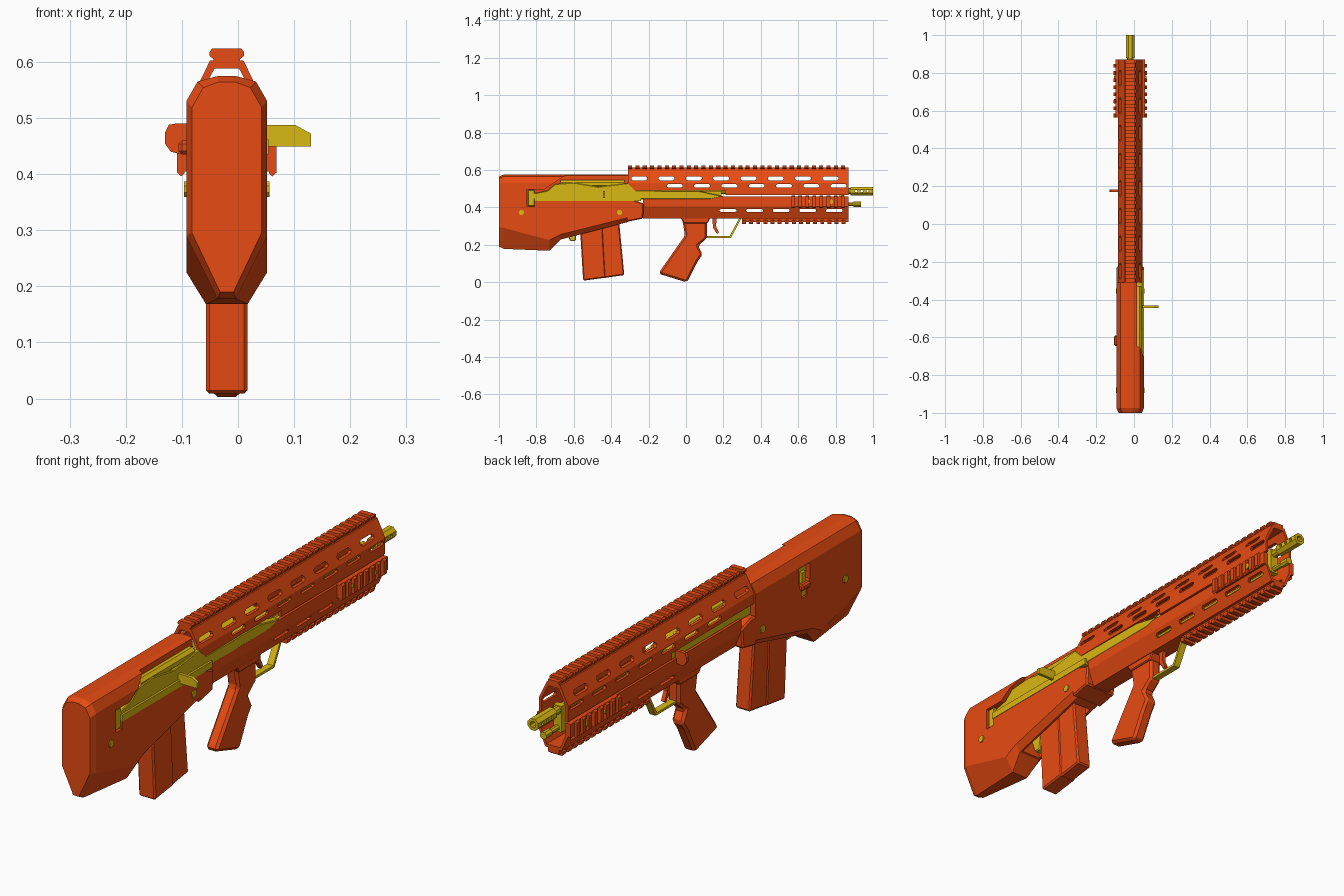
import bpy, bmesh, math
from mathutils import Vector, Matrix

if "Cube" in bpy.data.objects:
    bpy.data.objects.remove(bpy.data.objects["Cube"])

CX = -0.02  # centre line of the body


def material(name, rgb):
    m = bpy.data.materials.new(name)
    m.diffuse_color = (*rgb, 1)
    m.use_nodes = True
    m.node_tree.nodes["Principled BSDF"].inputs["Base Color"].default_value = m.diffuse_color
    return m


ORANGE = material("orange", (0.80, 0.07, 0.006))
YELLOW = material("yellow", (0.70, 0.48, 0.006))


def finish(name, bm, mat, bevel=0):
    bmesh.ops.recalc_face_normals(bm, faces=bm.faces)
    me = bpy.data.meshes.new(name)
    bm.to_mesh(me)
    bm.free()
    ob = bpy.data.objects.new(name, me)
    bpy.context.collection.objects.link(ob)
    if mat:
        me.materials.append(mat)
    if bevel:
        b = ob.modifiers.new("bevel", "BEVEL")
        b.width, b.segments, b.limit_method = bevel, 1, "ANGLE"
    return ob


def loft_rings(bm, rings):
    vs = [[bm.verts.new(p) for p in r] for r in rings]
    n = len(vs[0])
    for a, b in zip(vs, vs[1:]):
        for i in range(n):
            bm.faces.new((a[i], a[(i + 1) % n], b[(i + 1) % n], b[i]))
    bm.faces.new(vs[0])
    bm.faces.new(vs[-1])


def prisms(name, items, axis, mat, bevel=0):
    """items: (profile, start, end). axis x: profile is (y,z); axis y: (x,z). x is from CX."""
    bm = bmesh.new()
    for pts, a, b in items:
        if axis == "x":
            rings = [[(CX + t, p, q) for p, q in pts] for t in (a, b)]
        else:
            rings = [[(CX + p, t, q) for p, q in pts] for t in (a, b)]
        loft_rings(bm, rings)
    return finish(name, bm, mat, bevel)


def rect(a0, a1, b0, b1):
    return [(a0, b0), (a1, b0), (a1, b1), (a0, b1)]


def sym(pts):
    return pts + [(-x, z) for x, z in reversed(pts)]


def rod(name, axis, items, sides, mat):
    """items: (centre, radius, length)"""
    bm = bmesh.new()
    rot = Matrix.Rotation(math.pi / 2, 4, "Y" if axis == "x" else "X")
    for c, r, l in items:
        mtx = Matrix.Translation(Vector(c)) @ rot @ Matrix.Rotation(math.pi / sides, 4, "Z")
        bmesh.ops.create_cone(bm, cap_ends=True, segments=sides, radius1=r, radius2=r, depth=l, matrix=mtx)
    return finish(name, bm, mat)


def cut(ob, *cutters):
    for c in cutters:
        m = ob.modifiers.new("cut", "BOOLEAN")
        m.operation, m.solver, m.object = "DIFFERENCE", "EXACT", c
        bpy.context.view_layer.objects.active = ob
        bpy.ops.object.modifier_apply(modifier=m.name)
        bpy.data.objects.remove(c)


# stock: lofted cross-sections with chamfered belly
def section(y, hw, zt, zc, zb, wb):
    half = [(wb, zb), (hw, zc), (hw, zt - .045), (hw - .02, zt - .01), (.015, zt)]
    return [(CX + x, y, z) for x, z in sym(half)]


bm = bmesh.new()
loft_rings(bm, [section(*s) for s in [
    (-1.0, .062, .564, .295, .19, .012), (-.975, .072, .575, .290, .178, .016),
    (-.73, .072, .575, .225, .168, .037), (-.67, .072, .575, .255, .228, .05),
    (-.31, .072, .575, .345, .322, .05)]])
stock = finish("stock", bm, ORANGE)
port = [(-.85, .405), (-.85, .495), (-.76, .495), (-.6, .6), (-.29, .6), (-.29, .44), (-.81, .44), (-.81, .405)]
cut(stock,
    prisms("port_cutter", [(port, .035, .1)], "x", None),
    prisms("well_cutter", [(rect(-.66, -.345, .1, .39), -.042, .042)], "x", None),
    prisms("window_cutter", [([(-.635, .40), (-.605, .40), (-.605, .45), (-.585, .46), (-.585, .525),
                               (-.655, .525), (-.655, .46), (-.635, .45)], -.1, -.055)], "x", None))
# butt pad seam
prisms("stock_front", [([(-.32, .322), (-.23, .34), (-.225, .42), (-.28, .44), (-.32, .44)], -.072, .072)],
       "x", ORANGE, .006)

# left window lining and catch
prisms("window_lining", [(rect(-.65, -.59, .405, .52), -.058, -.054)], "x", YELLOW)
prisms("catch_stem", [(rect(-.632, -.608, .405, .5), -.07, -.056)], "x", YELLOW)
prisms("catch_knob", [(rect(-.645, -.59, .435, .46), -.086, -.06)], "x", ORANGE, .006)


# handguard: hollow upper and lower shells
def shell(outer, inner):
    flip = lambda pts: [(-x, z) for x, z in reversed(pts)]
    return outer + flip(outer) + flip(inner) + inner


def slot(y, z, length, h=.011):
    a, b, c = y - length / 2, y + length / 2, h * .8
    return [(a, z - h / 3), (a + c, z - h), (b - c, z - h), (b, z - h / 3),
            (b, z + h / 3), (b - c, z + h), (a + c, z + h), (a, z + h / 3)]


upper = prisms("upper_handguard", [(shell([(.065, .465), (.065, .53), (.03, .602)],
                                          [(.022, .588), (.054, .527), (.054, .465)]), -.31, .87)], "y", ORANGE)
slots = [(slot(-.25 + .146 * i, .555, .085), -.1, .1) for i in range(8)]
slots += [(slot(-.06 + .146 * i, .515, .085, .009), -.1, .1) for i in range(7)]
cut(upper, prisms("slot_cutter", slots, "x", None),
    prisms("side_cutter", [(rect(-.4, .21, .44, .49), -.1, .1)], "x", None))
lower = prisms("lower_handguard", [(shell([(.065, .457), (.065, .405), (.036, .34)],
                                          [(.03, .352), (.054, .408), (.054, .457)]), -.23, .87)], "y", ORANGE)
cut(lower, prisms("low_slot_cutter", [(slot(.225 + .142 * i, .383, .09, .009), -.1, .1) for i in range(5)],
                  "x", None))


# toothed rails
def spans(a, b, pitch, fill):
    n = round((b - a) / pitch)
    return [(a + i * pitch, min(b, a + (i + fill) * pitch)) for i in range(n)]


top_base = sym([(.024, .598), (.024, .614)])
top_tooth = sym([(.023, .604), (.031, .611), (.031, .617), (.026, .624)])
prisms("top_rail", [(top_base, -.31, .87)] + [(top_tooth, a, b) for a, b in spans(-.31, .87, .0393, .55)],
       "y", ORANGE)
low_base = sym([(.024, .342), (.024, .323)])
low_tooth = sym([(.023, .334), (.031, .328), (.031, .32), (.026, .312)])
prisms("bottom_rail", [(low_base, .3, .87)] + [(low_tooth, a, b) for a, b in spans(.3, .87, .038, .55)],
       "y", ORANGE)
for side, label in ((-1, "left"), (1, "right")):
    base = [(side * x, z) for x, z in rect(.06, .077, .405, .458)]
    tooth = [(side * x, z) for x, z in [(.075, .402), (.081, .396), (.089, .403), (.089, .457), (.081, .464), (.075, .458)]]
    prisms(label + "_side_rail", [(base, .565, .87)] + [(tooth, a, b) for a, b in spans(.565, .87, .0375, .5)],
           "y", ORANGE)
    rod(label + "_rail_screws", "x", [((CX + side * .078, y, .43), .013, .014) for y in (.65, .775)], 8, YELLOW)
    rod(label + "_pins", "x", [((CX + side * .072, y, .373), .015, .008) for y in (-.88, -.355)], 8, YELLOW)

# bolt carrier exposed along the right side
carrier = [(-.845, .408), (-.845, .492), (-.81, .492), (-.81, .475), (-.74, .49), (-.70, .525), (-.6, .532),
           (-.47, .51), (-.31, .53), (-.27, .49), (.07, .487), (.2, .46), (.13, .443), (-.81, .443), (-.81, .408)]
prisms("bolt_carrier", [(carrier, .03, .066)], "x", YELLOW, .003)
prisms("carrier_rail", [(rect(-.81, -.24, .435, .462), .05, .074)], "x", YELLOW)
prisms("receiver_core", [(rect(-.33, .19, .445, .487), -.05, .04)], "x", YELLOW)
rod("bolt", "y", [((CX + .04, -.5, .525), .022, .34)], 8, YELLOW)
prisms("bolt_handle", [([(.06, .449), (.15, .449), (.15, .472), (.123, .487), (.06, .487)], -.445, -.432)],
       "y", YELLOW)

# left cocking knob
knob = [(-.06, .44), (-.085, .436), (-.1, .44), (-.11, .454), (-.11, .474), (-.103, .488), (-.09, .49), (-.06, .49)]
prisms("cocking_knob", [(knob, .17, .183)], "y", ORANGE)

# barrel, muzzle and gas tube
rod("barrel", "y", [((CX, .29, .487), .017, 1.2)], 10, YELLOW)
muzzle = rod("muzzle", "y", [((CX, .94, .487), .025, .12)], 8, YELLOW)
ys = (.91, .94, .97)
cut(muzzle, rod("bore_cutter", "y", [((CX, .97, .487), .013, .12)], 8, None),
    rod("vent_cutter", "x", [((CX, y, .487), .007, .08) for y in ys], 6, None))
rod("gas_tube", "y", [((CX, .39, .417), .011, 1.02), ((CX, .915, .417), .015, .04)], 8, YELLOW)
prisms("barrel_bracket", [(sym([(.018, .40), (.018, .505)]), .82, .845)], "y", YELLOW)

# magazine with narrower front half
prisms("magazine_rear", [([(-.572, .38), (-.55, .008), (-.43, .024), (-.45, .38)], -.037, .037)], "x", ORANGE, .006)
prisms("magazine_front", [([(-.46, .38), (-.44, .022), (-.33, .038), (-.363, .38)], -.033, .033)], "x", ORANGE, .006)
prisms("magazine_catch", [([(-.65, .3), (-.62, .22), (-.59, .22), (-.58, .3)], -.015, .015)], "x", YELLOW, .004)

# grip, trigger and guard
grip = [(-.02, .335), (.112, .335), (.112, .235), (.065, .195), (.088, .148), (.062, .11), (.012, .012), (.0, .0),
        (-.145, .045), (-.135, .065), (-.005, .25)]
prisms("grip", [(grip, -.026, .026)], "x", ORANGE, .01)
prisms("grip_base", [([(-.03, .345), (-.01, .315), (.115, .315), (.13, .345)], -.033, .033)], "x", ORANGE, .004)
prisms("trigger", [([(.14, .345), (.145, .29), (.165, .258), (.176, .266), (.16, .3), (.165, .345)], -.008, .008)],
       "x", ORANGE)
guard = [(.1, .246), (.233, .246), (.285, .342), (.296, .342), (.24, .236), (.1, .236)]
prisms("trigger_guard", [(guard, -.014, .014)], "x", YELLOW)
